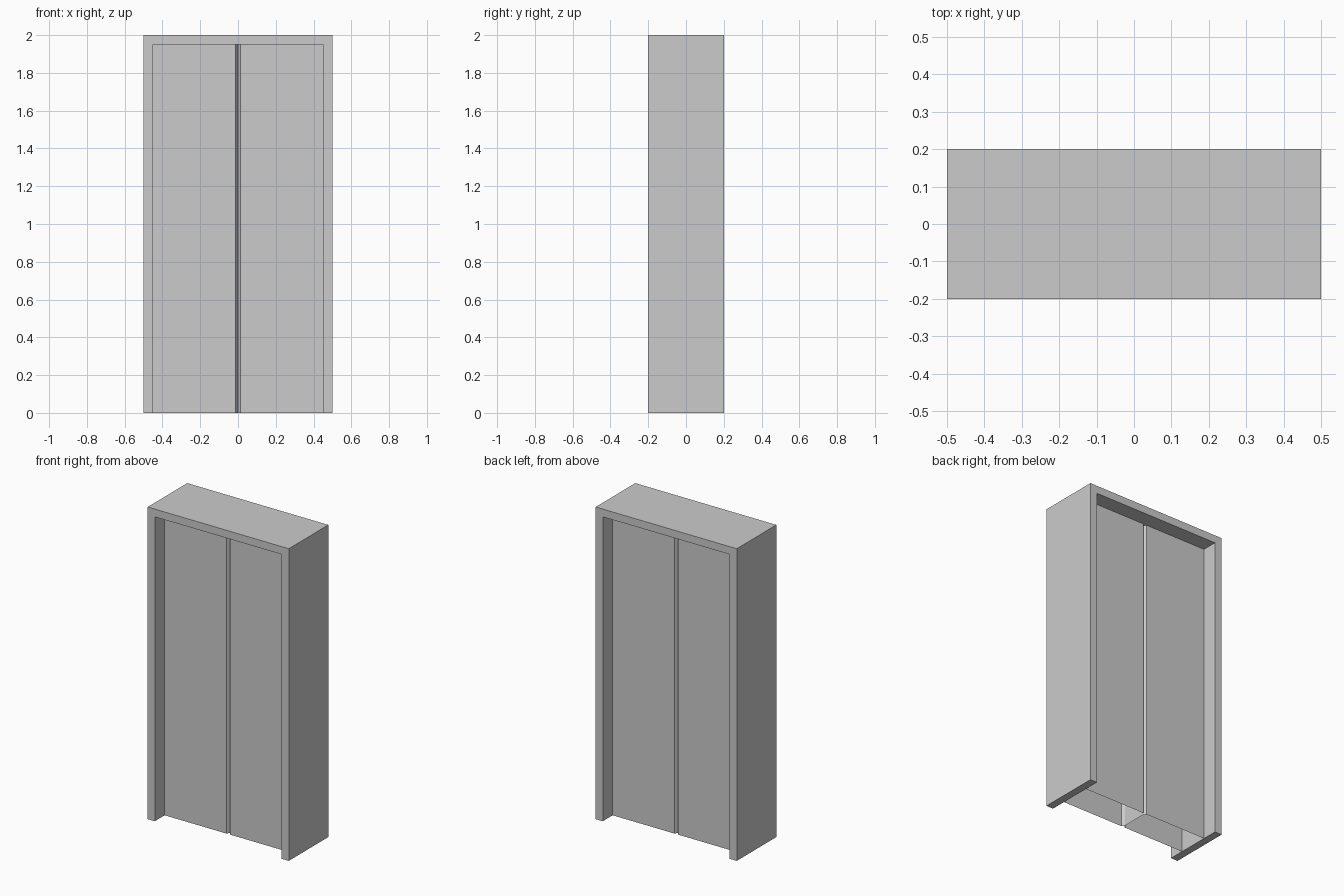
import bpy
import bmesh

cube = bpy.data.objects.get("Cube")
if cube:
    bpy.data.objects.remove(cube, do_unlink=True)

# Single painted grey finish
GREY = (0.6, 0.6, 0.6, 1)
grey = bpy.data.materials.new("plain grey")
grey.use_nodes = True
grey.diffuse_color = GREY
grey.node_tree.nodes["Principled BSDF"].inputs["Base Color"].default_value = GREY

HALF_W, HALF_D, HEIGHT = 0.5, 0.2, 2.0
WALL = 0.05            # frame thickness
PANEL_Y = 0.1          # door faces sit back from the frame edge
GROOVE_W, GROOVE_D = 0.013, 0.02


def finish(name, bm):
    bmesh.ops.recalc_face_normals(bm, faces=bm.faces)
    mesh = bpy.data.meshes.new(name)
    bm.to_mesh(mesh)
    bm.free()
    mesh.materials.append(grey)
    obj = bpy.data.objects.new(name, mesh)
    bpy.context.collection.objects.link(obj)
    return obj


def extrude(name, points, direction, caps):
    """Sweep a closed outline along a direction, optionally capping both ends."""
    bm = bmesh.new()
    start = [bm.verts.new(p) for p in points]
    end = [bm.verts.new([a + b for a, b in zip(p, direction)]) for p in points]
    n = len(points)
    for i in range(n):
        j = (i + 1) % n
        bm.faces.new((start[i], start[j], end[j], end[i]))
    if caps:
        bm.faces.new(start)
        bm.faces.new(end)
    return finish(name, bm)


# Door frame: an upside-down U swept from front to back
inner, top = HALF_W - WALL, HEIGHT - WALL
arch = [(-HALF_W, 0), (-HALF_W, HEIGHT), (HALF_W, HEIGHT), (HALF_W, 0),
        (inner, 0), (inner, top), (-inner, top), (-inner, 0)]
extrude("door_frame", [(x, -HALF_D, z) for x, z in arch],
        (0, 2 * HALF_D, 0), True)

# Two hollow doors, open underneath, with chamfers forming the centre groove
plan = [(inner, -PANEL_Y), (inner, PANEL_Y), (GROOVE_W, PANEL_Y),
        (0, PANEL_Y - GROOVE_D), (0, GROOVE_D - PANEL_Y), (GROOVE_W, -PANEL_Y)]
for side, name in ((1, "left_door"), (-1, "right_door")):
    extrude(name, [(side * x, y, 0) for x, y in plan], (0, 0, top), False)
